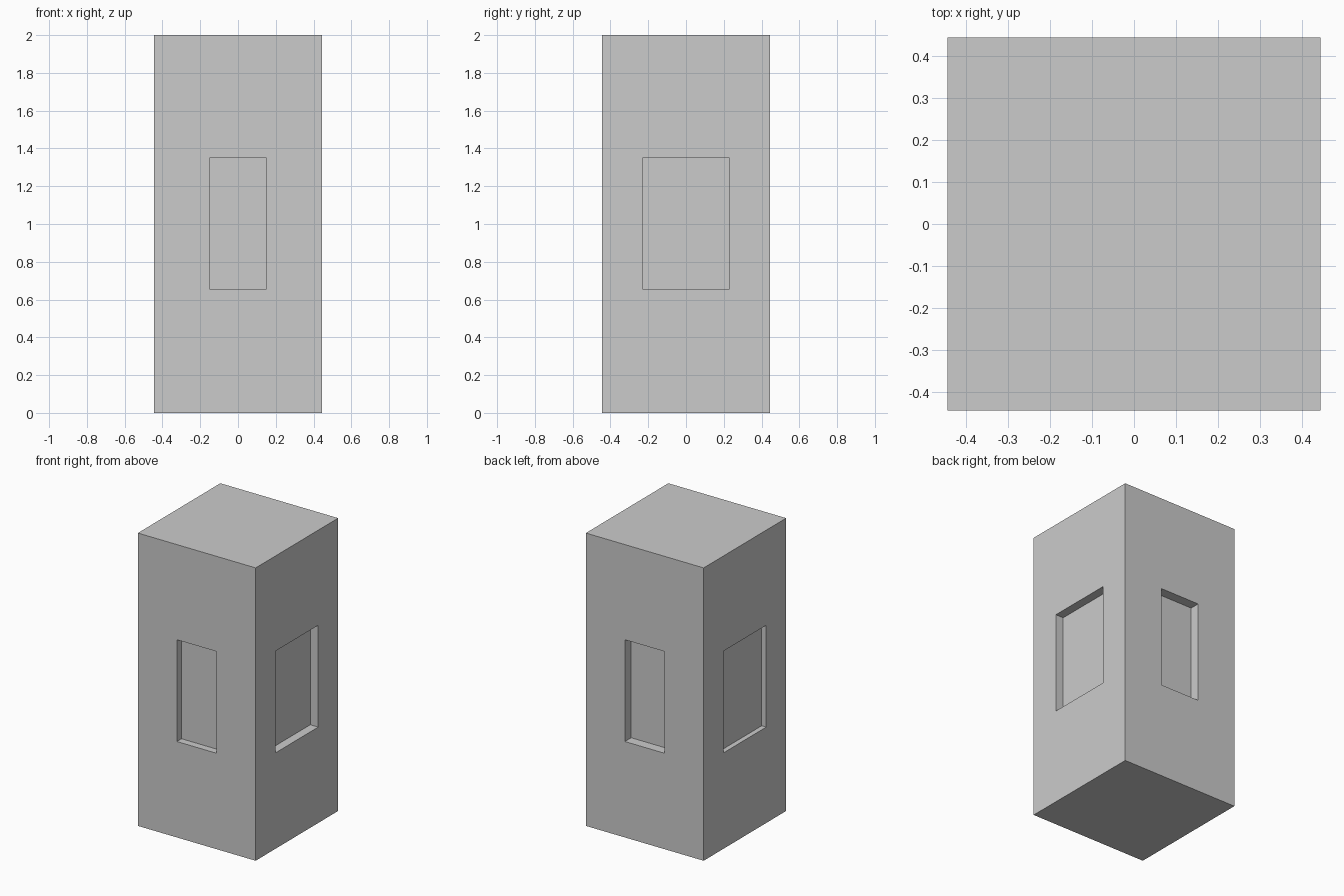
import bpy

if "Cube" in bpy.data.objects:
    bpy.data.objects.remove(bpy.data.objects["Cube"])

HALF = 0.445         # half width of the block
Z0, Z1 = 0.655, 1.35  # recess bottom and top


def box(name, lo, hi):
    """Axis-aligned box between two corners."""
    bpy.ops.mesh.primitive_cube_add(size=1)
    ob = bpy.context.object
    ob.name = name
    for v in ob.data.vertices:
        v.co = [hi[i] if v.co[i] > 0 else lo[i] for i in range(3)]
    return ob


# Main block
block = box("block", (-HALF, -HALF, 0), (HALF, HALF, 2))

# Recess on each side: name, axis, direction, half width, depth
recesses = [
    ("front_recess", 1, -1, 0.15, 0.05),
    ("back_recess", 1, 1, 0.15, 0.068),
    ("right_recess", 0, 1, 0.23, 0.06),
    ("left_recess", 0, -1, 0.23, 0.034),
]
for name, axis, side, half_width, depth in recesses:
    a, b = sorted((side * (HALF - depth), side * (HALF + 0.1)))
    lo, hi = [-half_width, -half_width, Z0], [half_width, half_width, Z1]
    lo[axis], hi[axis] = a, b
    cutter = box(name + "_cutter", lo, hi)
    mod = block.modifiers.new(name, 'BOOLEAN')
    mod.operation = 'DIFFERENCE'
    mod.solver = 'EXACT'
    mod.object = cutter
    bpy.context.view_layer.objects.active = block
    bpy.ops.object.modifier_apply(modifier=mod.name)
    bpy.data.objects.remove(cutter)
